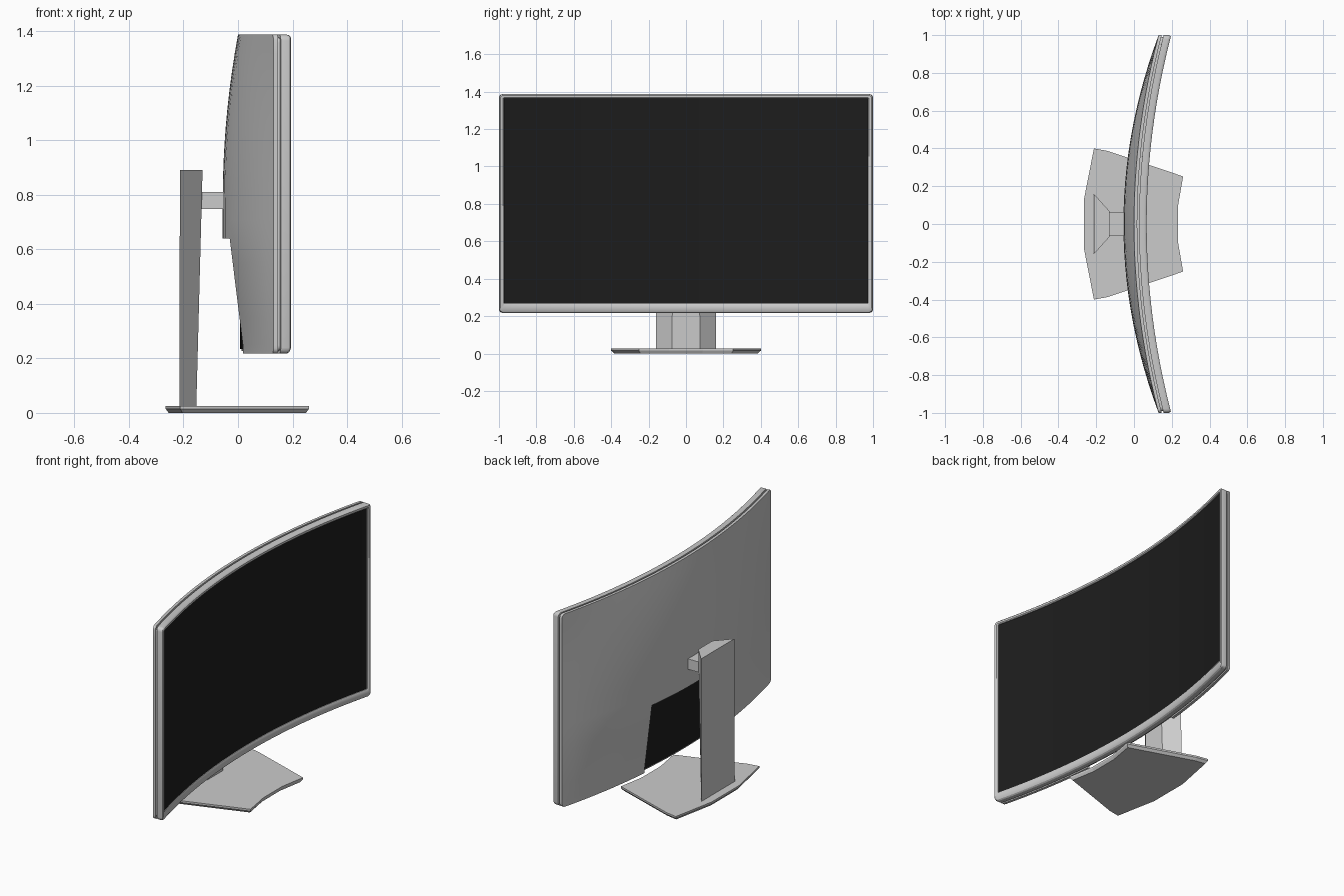
import bpy, bmesh, math

if "Cube" in bpy.data.objects:
    bpy.data.objects.remove(bpy.data.objects["Cube"])

SAG = 0.13                      # how far the panel ends curve forward (+x)
ZB, ZT = 0.217, 1.387           # panel bottom and top


def sag(y):
    return SAG * y * y


def finish(name, bm, mat=None, angle=30):
    bmesh.ops.recalc_face_normals(bm, faces=bm.faces)
    me = bpy.data.meshes.new(name)
    bm.to_mesh(me)
    bm.free()
    ob = bpy.data.objects.new(name, me)
    bpy.context.collection.objects.link(ob)
    if mat:
        me.materials.append(mat)
    if angle:
        bpy.ops.object.select_all(action='DESELECT')
        ob.select_set(True)
        bpy.context.view_layer.objects.active = ob
        bpy.ops.object.shade_smooth_by_angle(angle=math.radians(angle))
    return ob


def round_rect(y0, y1, z0, z1, r, n=24, c=4):
    """Rounded rectangle in y/z, long sides divided so it can curve."""
    pts = []
    for cy, cz, a0 in ((y1 - r, z1 - r, 0), (y0 + r, z1 - r, 90),
                       (y0 + r, z0 + r, 180), (y1 - r, z0 + r, 270)):
        for i in range(c + 1):
            a = math.radians(a0 + 90 * i / c)
            pts.append((cy + r * math.cos(a), cz + r * math.sin(a)))
        if a0 in (0, 180):
            s = -1 if a0 == 0 else 1
            z = z1 if a0 == 0 else z0
            half = (y1 - y0) / 2 - r
            pts += [(s * half * (2 * i / n - 1), z) for i in range(1, n)]
    return pts


def frame(name, outer, inner, profile):
    """Curved ring: profile is (0 outer .. 1 inner, x) pairs."""
    bm = bmesh.new()
    loops = []
    for t, x in profile:
        rect = [a + (b - a) * t for a, b in zip(outer, inner)]
        loops.append([bm.verts.new((x + sag(y), y, z)) for y, z in round_rect(*rect)])
    for k, a in enumerate(loops):
        b = loops[(k + 1) % len(loops)]
        for i in range(len(a)):
            j = (i + 1) % len(a)
            bm.faces.new((a[i], a[j], b[j], b[i]))
    return finish(name, bm)


def slab(name, ys, zs, back, front, skip=lambda y, z: False, corner=0, mat=None):
    """Curved solid over a y/z grid between a back and a front surface."""
    bm = bmesh.new()
    layers = [[[bm.verts.new((f(y, z), y, z)) for z in zs] for y in ys] for f in (back, front)]
    nc, nr = len(ys) - 1, len(zs) - 1
    keep = {(i, j) for i in range(nc) for j in range(nr)
            if not skip((ys[i] + ys[i + 1]) / 2, (zs[j] + zs[j + 1]) / 2)}
    for i, j in keep:
        ring = ((i, j), (i + 1, j), (i + 1, j + 1), (i, j + 1))
        for g in layers:
            bm.faces.new([g[a][b] for a, b in ring])
        # walls where the neighbouring cell is missing
        for k, n in enumerate(((i, j - 1), (i + 1, j), (i, j + 1), (i - 1, j))):
            if n not in keep:
                (a, b), (c, d) = ring[k], ring[(k + 1) % 4]
                bm.faces.new((layers[0][a][b], layers[0][c][d], layers[1][c][d], layers[1][a][b]))
    if corner:
        ends = [bm.edges.get((layers[0][a][b], layers[1][a][b])) for a in (0, -1) for b in (0, -1)]
        bmesh.ops.bevel(bm, geom=ends, offset=corner, segments=4, profile=0.5, affect='EDGES')
    bmesh.ops.delete(bm, geom=[v for v in bm.verts if not v.link_faces], context='VERTS')
    return finish(name, bm, mat)


def prism(name, bottom, top):
    """Flat-sided solid between two matching point loops."""
    bm = bmesh.new()
    a = [bm.verts.new(p) for p in bottom]
    b = [bm.verts.new(p) for p in top]
    bm.faces.new(a)
    bm.faces.new(b)
    for i in range(len(a)):
        j = (i + 1) % len(a)
        bm.faces.new((a[i], a[j], b[j], b[i]))
    return finish(name, bm, angle=0)


def mirrored(half):
    """Complete a half outline (x, y>0) across y = 0."""
    return half + [(x, -y) for x, y in reversed(half)]


black = bpy.data.materials.new("screen_black")
black.diffuse_color = (0.012, 0.012, 0.012, 1)
black.use_nodes = True
black.node_tree.nodes["Principled BSDF"].inputs["Base Color"].default_value = black.diffuse_color

# front bezel with rounded lip, and the inset layer behind it
outer = (-1, 1, ZB, ZT, 0.022)
inner = (-0.974, 0.974, 0.267, 1.363, 0.004)
frame("front_bezel", outer, inner,
      [(0, 0.027), (0, 0.054), (0.1, 0.062), (0.3, 0.067), (0.8, 0.067), (1, 0.062), (1, 0.027)])
frame("middle_frame", (-0.99, 0.99, ZB + 0.01, ZT - 0.01, 0.02), (-0.96, 0.96, 0.25, 1.35, 0.01),
      [(0, 0.012), (0, 0.032), (1, 0.032), (1, 0.012)])

# curved screen block, also seen through the opening at the back
cols = [-0.98 + 1.96 * i / 24 for i in range(25)]
slab("screen", cols, [0.235, 0.6, 1.0, 1.37],
     lambda y, z: sag(y) + 0.008, lambda y, z: sag(y) + 0.058, mat=black)


# bulging back shell with an opening at the lower middle
def bulge(y, z):
    if z > 0.78:
        g = 1 - ((z - 0.78) / (ZT - 0.78)) ** 2
    elif z > 0.64:
        g = 1
    else:
        g = max(0, (z - 0.25) / 0.39)
    return sag(y) - 0.056 * (1 - y * y) * g


half = [0.37 * i / 5 for i in range(1, 6)] + [0.37 + 0.63 * i / 8 for i in range(1, 9)]
ys = [-y for y in reversed(half)] + [0] + half
zs = [ZB, 0.25, 0.35, 0.45, 0.55, 0.64, 0.71, 0.78] + [0.78 + (ZT - 0.78) * i / 9 for i in range(1, 10)]
slab("back_shell", ys, zs, bulge, lambda y, z: sag(y) + 0.017,
     skip=lambda y, z: abs(y) < 0.37 and z < 0.64, corner=0.02)

# stand column with trapezoid section, wider at the back
prism("stand_column",
      [(x, y, 0.02) for x, y in mirrored([(-0.215, 0.16), (-0.153, 0.075)])],
      [(x, y, 0.89) for x, y in mirrored([(-0.213, 0.16), (-0.13, 0.068)])])

# mounting arm
arm = mirrored([(-0.15, 0.06), (-0.04, 0.06)])
prism("mount_arm", [(x, y, 0.747) for x, y in arm], [(x, y, 0.81) for x, y in arm])

# base plate, slightly narrower underneath
plate = mirrored([(-0.265, 0.13), (-0.212, 0.4), (-0.14, 0.387), (0.26, 0.252), (0.232, 0.09)])
prism("base_lower", [(x * 0.96, y * 0.96, 0.0) for x, y in plate], [(x, y, 0.015) for x, y in plate])
prism("base_plate", [(x, y, 0.015) for x, y in plate], [(x, y, 0.026) for x, y in plate])
